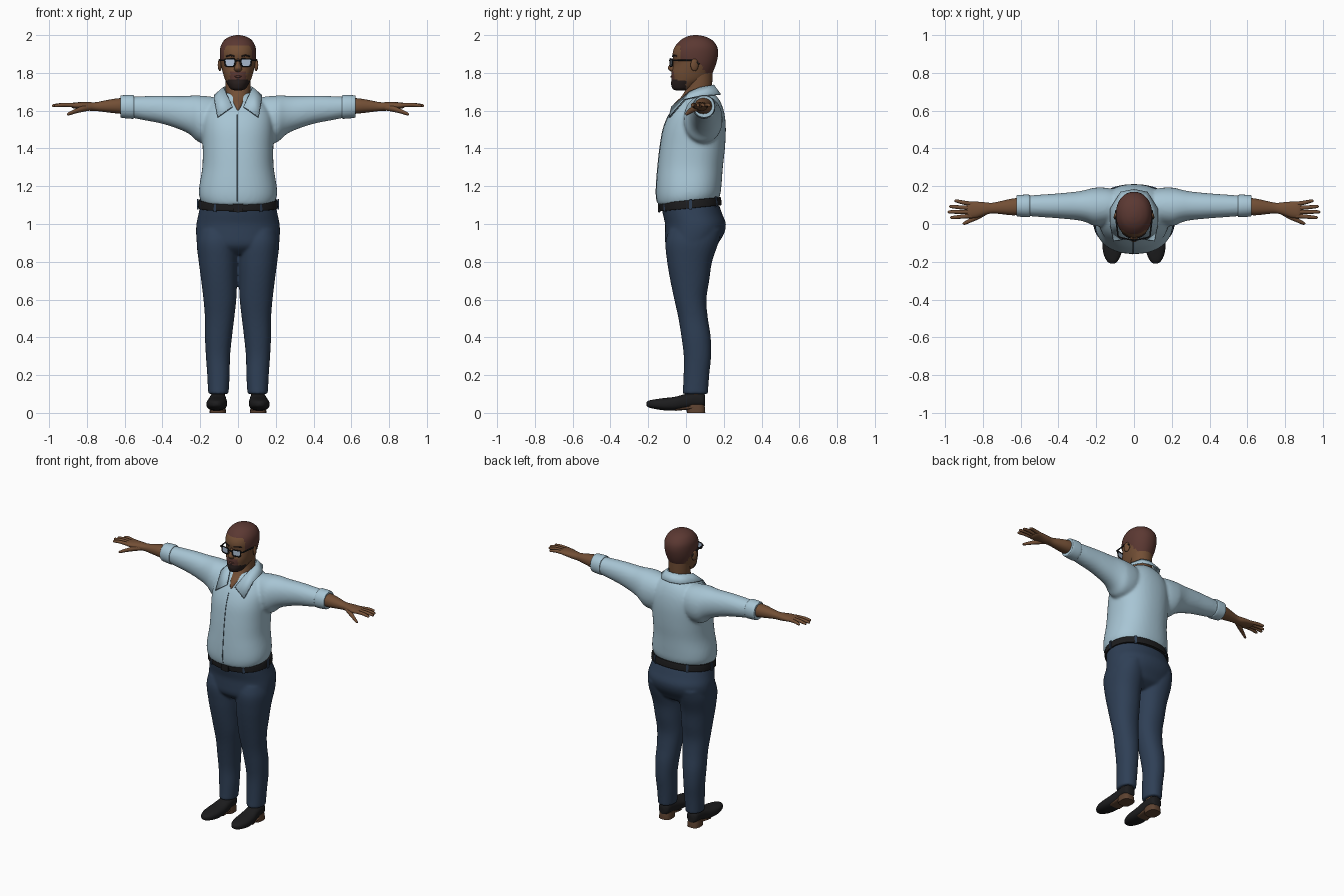
import bpy, bmesh, math
from mathutils import Matrix, Vector

if "Cube" in bpy.data.objects:
    bpy.data.objects.remove(bpy.data.objects["Cube"])


def material(name, rgb, rough=0.7):
    m = bpy.data.materials.new(name)
    m.use_nodes = True
    m.diffuse_color = (*rgb, 1)
    b = m.node_tree.nodes["Principled BSDF"]
    b.inputs["Base Color"].default_value = (*rgb, 1)
    b.inputs["Roughness"].default_value = rough
    return m


SHIRT = material("light_blue_cotton", (0.39, 0.56, 0.66))
SEAM = material("seam_blue", (0.06, 0.09, 0.12))
DENIM = material("navy_denim", (0.028, 0.05, 0.092))
SKIN = material("brown_skin", (0.17, 0.078, 0.036))
HAIR = material("cropped_hair", (0.105, 0.04, 0.032))
BEARD = material("dark_beard", (0.022, 0.014, 0.013))
BLACK = material("black_leather", (0.012, 0.012, 0.013))
SOLE = material("tan_heel", (0.11, 0.055, 0.03))
LENS = material("pale_lens", (0.42, 0.52, 0.66), 0.3)


def loft(bm, axis, keys, n=2.0, side=1, segs=32, steps=4):
    """Skin superellipse sections; a key is (position, a0, a1, b0, b1)."""
    rows = []
    for i in range(len(keys) - 1):
        p = [Vector(keys[min(max(j, 0), len(keys) - 1)]) for j in range(i - 1, i + 3)]
        for s in range(steps):
            t = s / steps
            rows.append(0.5 * (2 * p[1] + (p[2] - p[0]) * t
                        + (2 * p[0] - 5 * p[1] + 4 * p[2] - p[3]) * t * t
                        + (3 * p[1] - p[0] - 3 * p[2] + p[3]) * t ** 3))
    rows.append(Vector(keys[-1]))
    rings = []
    for t, a0, a1, b0, b1 in rows:
        ring = []
        for k in range(segs):
            c, s = math.cos(math.tau * k / segs), math.sin(math.tau * k / segs)
            a = (a0 + a1) / 2 + (a1 - a0) / 2 * math.copysign(abs(c) ** (2 / n), c)
            b = (b0 + b1) / 2 + (b1 - b0) / 2 * math.copysign(abs(s) ** (2 / n), s)
            x, y, z = {"x": (t, a, b), "y": (a, t, b), "z": (a, b, t)}[axis]
            ring.append(bm.verts.new((x * side, y, z)))
        rings.append(ring)
    for r, q in zip(rings, rings[1:]):
        for k in range(segs):
            bm.faces.new((r[k - 1], r[k], q[k], q[k - 1]))
    bm.faces.new(rings[0])
    bm.faces.new(rings[-1])


def upright(rows):
    """Symmetric vertical sections from (z, front, back, half width)."""
    return [(z, -w, w, f, b) for z, f, b, w in rows]


def box(bm, center, size, turn=0):
    bmesh.ops.create_cube(bm, size=1, matrix=Matrix.Translation(center)
                          @ Matrix.Rotation(turn, 4, "Z") @ Matrix.Diagonal((*size, 1)))


def finish(bm, name, *mats, voxel=0, smooth=0):
    bmesh.ops.recalc_face_normals(bm, faces=bm.faces)
    me = bpy.data.meshes.new(name)
    bm.to_mesh(me)
    bm.free()
    for m in mats:
        me.materials.append(m)
    me.shade_smooth()
    me.set_sharp_from_angle(angle=math.radians(50))
    ob = bpy.data.objects.new(name, me)
    bpy.context.collection.objects.link(ob)
    if voxel:
        r = ob.modifiers.new("merge", "REMESH")
        r.mode, r.voxel_size, r.use_smooth_shade = "VOXEL", voxel, True
        s = ob.modifiers.new("soften", "SMOOTH")
        s.factor, s.iterations = 0.5, smooth
    return ob


def cord(name, points, radius, mat, cyclic=False):
    cu = bpy.data.curves.new(name, "CURVE")
    cu.dimensions, cu.bevel_depth, cu.bevel_resolution = "3D", radius, 2
    sp = cu.splines.new("POLY")
    sp.points.add(len(points) - 1)
    for p, co in zip(sp.points, points):
        p.co = (*co, 1)
    sp.use_cyclic_u = cyclic
    cu.materials.append(mat)
    ob = bpy.data.objects.new(name, cu)
    bpy.context.collection.objects.link(ob)


# Shirt: torso and both sleeves merged
bm = bmesh.new()
loft(bm, "z", upright([(1.115, -.148, .172, .193), (1.15, -.157, .183, .206), (1.2, -.158, .188, .205),
     (1.3, -.15, .195, .189), (1.4, -.139, .206, .187), (1.5, -.122, .211, .19), (1.57, -.095, .206, .185),
     (1.62, -.064, .194, .16), (1.66, -.03, .175, .12), (1.695, 0, .145, .075)]), 2.25, segs=48)
for v in bm.verts:
    v.co.z += 0.1 * (v.co.y - 0.02) * max(0, min(1, (1.25 - v.co.z) / 0.13))
for s in (1, -1):
    loft(bm, "x", [(.04, .03, .15, 1.5, 1.64), (.12, 0, .187, 1.44, 1.67), (.2, -.012, .193, 1.43, 1.68),
         (.25, .008, .182, 1.47, 1.68), (.3, .02, .172, 1.497, 1.678), (.4, .03, .162, 1.53, 1.68),
         (.5, .037, .155, 1.55, 1.677), (.6, .045, .147, 1.57, 1.672)], 2.1, s)
shirt = finish(bm, "shirt", SHIRT, voxel=0.009, smooth=8)
bpy.context.view_layer.update()
solid = shirt.evaluated_get(bpy.context.evaluated_depsgraph_get())


def shirt_front(x, z, lift=0.0):
    hit, co, _, _ = solid.ray_cast(Vector((x, -1, z)), Vector((0, 1, 0)))
    return (x, co.y - lift if hit else -0.05, z)


cord("button_placket", [shirt_front(-.006, 1.12 + .02 * i) for i in range(24)], 0.0025, SEAM)

# Rolled cuffs
bm = bmesh.new()
for s in (1, -1):
    loft(bm, "x", [(.55, .042, .15, 1.563, 1.675), (.558, .036, .155, 1.557, 1.683),
         (.615, .04, .153, 1.562, 1.681), (.622, .046, .147, 1.568, 1.675)], 2.1, s)
finish(bm, "rolled_cuffs", SHIRT)

# Collar: folded strip from the nape to the pointed tips
bm = bmesh.new()
tip, mid = shirt_front(.108, 1.565, .012), shirt_front(.1, 1.63, .012)
top = [(0, .145, 1.735), (.05, .13, 1.732), (.076, .075, 1.722), (.066, .02, 1.7), shirt_front(.03, 1.62, .012)]
low = [(0, .182, 1.685), (.07, .168, 1.685), (.125, .08, 1.68), (.125, -.005, 1.66), tip]
for s in (1, -1):
    up, dn = ([bm.verts.new((x * s, y, z)) for x, y, z in line] for line in (top, low))
    for i in range(4):
        bm.faces.new((up[i], up[i + 1], dn[i + 1], dn[i]))
bmesh.ops.remove_doubles(bm, verts=bm.verts, dist=1e-4)
collar = finish(bm, "collar", SHIRT)
sol = collar.modifiers.new("cloth", "SOLIDIFY")
sol.thickness, sol.offset = 0.008, 0
for s in (1, -1):
    cord("collar_edge", [(x * s, y - .003, z) for x, y, z in low[2:] + top[:2:-1]], 0.002, SEAM)

# Trousers: hips and two legs merged
bm = bmesh.new()
loft(bm, "z", upright([(.84, -.06, .1, .15), (.87, -.095, .15, .2), (.9, -.11, .172, .217), (.95, -.111, .202, .222),
     (1, -.111, .211, .22), (1.05, -.122, .193, .21), (1.1, -.132, .175, .2)]), 2.2, segs=48)
for s in (1, -1):
    loft(bm, "z", [(.1, .05, .158, -.018, .116), (.2, .044, .163, -.013, .123), (.3, .042, .17, -.012, .133),
         (.4, .032, .175, -.024, .131), (.5, .02, .175, -.04, .116), (.6, .009, .183, -.062, .108),
         (.7, .005, .195, -.083, .123), (.8, .003, .208, -.1, .138), (.9, .004, .219, -.109, .172),
         (.97, .02, .21, -.09, .19)], 2.15, s)
finish(bm, "trousers", DENIM, voxel=0.008, smooth=6)

# Belt with buckle and loops, tilted up at the back
def tilt(bm):
    for v in bm.verts:
        v.co.z += 0.1 * (v.co.y - 0.02)


bm = bmesh.new()
loft(bm, "z", upright([(1.083, -.134, .186, .207), (1.087, -.139, .189, .211),
     (1.122, -.141, .185, .209), (1.126, -.136, .18, .204)]), 2.2, segs=48)
box(bm, (0, -.141, 1.104), (.055, .012, .046))
tilt(bm)
finish(bm, "belt", BLACK)
bm = bmesh.new()
for deg in (55, 125, 180, 0, 235, 270, 305):
    a = math.radians(deg)
    box(bm, (.212 * math.cos(a), .024 + .166 * math.sin(a), 1.104), (.008, .016, .054), a)
tilt(bm)
finish(bm, "belt_loops", DENIM)

# Head, coloured by hairline and beard line
bm = bmesh.new()
loft(bm, "z", upright([(1.708, -.055, -.005, .02), (1.716, -.071, .03, .04), (1.74, -.079, .075, .056),
     (1.765, -.077, .115, .069), (1.8, -.077, .14, .08), (1.85, -.066, .16, .091), (1.9, -.071, .17, .096),
     (1.94, -.058, .164, .092), (1.972, -.03, .14, .074), (1.99, .0, .108, .048), (1.998, .028, .076, .021),
     (2, .047, .057, .004)]), 2.1, segs=72, steps=6)
for f in bm.faces:
    c = f.calc_center_median()
    hairline = 1.948 if c.y < -.03 else 1.87 if c.y < .06 else max(1.785, 1.87 - (c.y - .06) * 1.6)
    if c.z > hairline:
        f.material_index = 1
    elif c.y < 0 and c.z < 1.768 - abs(c.x) * .1:
        f.material_index = 2
    elif c.y < -.02 and c.z < 1.806 and abs(c.x) < .042:
        f.material_index = 1
finish(bm, "head", SKIN, HAIR, BEARD)

# Facial features: nose, ears, lips, brows
bm = bmesh.new()
loft(bm, "z", upright([(1.806, -.078, -.05, .013), (1.815, -.09, -.05, .02), (1.828, -.096, -.05, .019),
     (1.85, -.083, -.05, .011), (1.875, -.07, -.05, .009)]), segs=20)
for s in (1, -1):
    bmesh.ops.create_uvsphere(bm, u_segments=16, v_segments=10, radius=1,
        matrix=Matrix.Translation((s * .096, .045, 1.842)) @ Matrix.Rotation(s * .3, 4, "Z")
        @ Matrix.Diagonal((.01, .022, .033, 1)))
finish(bm, "nose_and_ears", SKIN)
bm = bmesh.new()
loft(bm, "x", [(-.024, -.073, -.064, 1.779, 1.782), (0, -.083, -.06, 1.773, 1.788),
     (.024, -.073, -.064, 1.779, 1.782)], segs=16)
finish(bm, "lips", HAIR)
for s in (1, -1):
    cord("eyebrow", [(s * .018, -.071, 1.888), (s * .04, -.064, 1.893), (s * .062, -.046, 1.888)], .004, BEARD)

# Glasses: rims, lenses, bridge and temples
for s in (1, -1):
    rim = [(s * (.043 + dx * .029), -.084 + .012 * (dx + 1) / 2, 1.854 + dz * .02) for dx, dz in
           ((-1, .6), (-.8, 1), (.9, 1), (1, .7), (.85, -.7), (.6, -1), (-.6, -1), (-.85, -.7))]
    cord("glasses_rim", rim, .004, BLACK, True)
    bm = bmesh.new()
    bm.faces.new([bm.verts.new(p) for p in rim])
    bmesh.ops.solidify(bm, geom=bm.faces[:], thickness=.003)
    finish(bm, "glasses_lens", LENS)
    cord("glasses_temple", [(s * .071, -.073, 1.867), (s * .084, -.066, 1.867), (s * .097, .045, 1.868),
         (s * .095, .07, 1.845)], .0045, BLACK)
cord("glasses_bridge", [(-.015, -.083, 1.862), (0, -.087, 1.866), (.015, -.083, 1.862)], .004, BLACK)

# Neck with the open throat
bm = bmesh.new()
loft(bm, "z", upright([(1.585, -.07, .06, .006), (1.61, -.079, .1, .022), (1.64, -.06, .125, .045),
     (1.68, -.02, .132, .062), (1.73, .002, .138, .066), (1.8, .0, .14, .068)]))
finish(bm, "neck", SKIN)

# Forearms and hands
bm = bmesh.new()
for s in (1, -1):
    loft(bm, "x", [(.58, .05, .14, 1.58, 1.668), (.64, .046, .135, 1.585, 1.665), (.7, .052, .122, 1.592, 1.655),
         (.75, .056, .112, 1.598, 1.645), (.79, .047, .115, 1.6, 1.645), (.83, .034, .118, 1.606, 1.645),
         (.87, .03, .118, 1.612, 1.643), (.885, .04, .11, 1.62, 1.637)], 2.2, s)
    for y0, y1, end in ((.108, .122, .95), (.085, .092, .977), (.064, .064, .985), (.042, .034, .972)):
        mid = (y0 + y1) / 2
        loft(bm, "x", [(x, y - r, y + r, z - r, z + r) for x, y, z, r in
             ((.85, y0, 1.628, .01), (.87, y0, 1.629, .0115), ((.87 + end) / 2, mid, 1.631, .0105),
              (end - .012, y1, 1.627, .0085), (end - .003, y1, 1.626, .006), (end, y1, 1.626, .002))], 2, s, 14, 3)
    loft(bm, "x", [(.775, .052, .085, 1.602, 1.632), (.82, .026, .062, 1.594, 1.626), (.86, .009, .035, 1.585, 1.61),
         (.895, -.004, .014, 1.575, 1.593), (.906, .0, .006, 1.577, 1.584)], 2, s, 16)
finish(bm, "forearms_and_hands", SKIN)

# Ankles, shoes and heels
ankles, shoes, heels = bmesh.new(), bmesh.new(), bmesh.new()
for s in (1, -1):
    loft(ankles, "z", [(.06, .07, .14, .0, .096), (.14, .07, .14, .005, .1)], 2, s)
    loft(shoes, "y", [(-.21, .106, .122, .04, .055), (-.2, .09, .139, .03, .064), (-.17, .072, .157, .022, .071),
         (-.12, .06, .167, .014, .078), (-.06, .058, .165, .013, .085), (-.01, .06, .156, .02, .098),
         (.04, .064, .15, .03, .108), (.085, .068, .146, .032, .106), (.1, .082, .132, .036, .098)], 2.5, s)
    loft(heels, "z", [(0, .064, .15, .005, .102), (.02, .065, .149, .002, .101), (.045, .068, .146, -.005, .098)], 2.8, s)
    loft(heels, "y", [(-.055, .07, .152, .011, .022), (0, .068, .15, .016, .034), (.04, .07, .148, .022, .04)], 3, s)
finish(ankles, "ankles", SKIN)
finish(shoes, "shoes", BLACK)
finish(heels, "shoe_heels", SOLE)
